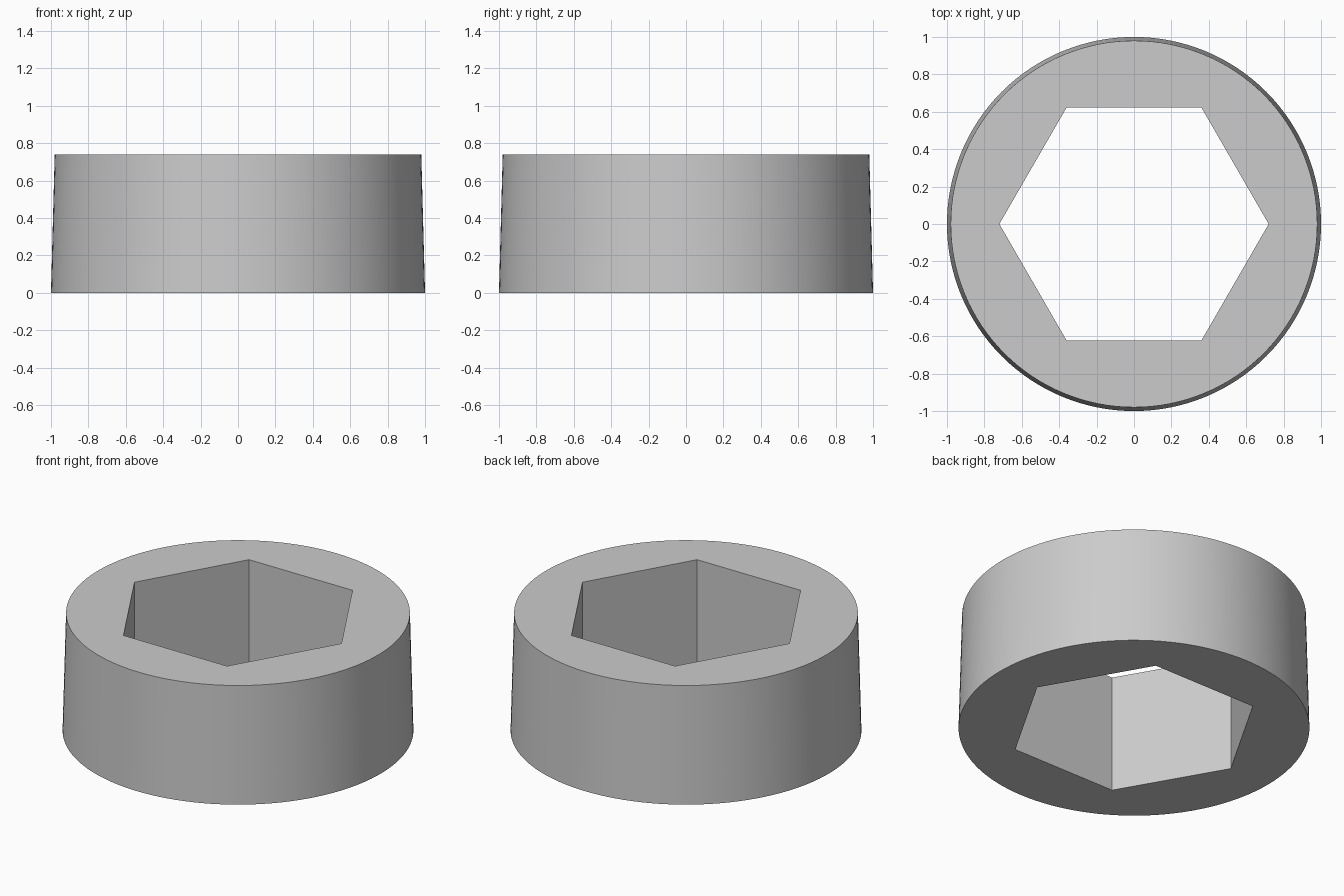
import bpy
import bmesh
from math import cos, sin, tau, radians

if "Cube" in bpy.data.objects:
    bpy.data.objects.remove(bpy.data.objects["Cube"], do_unlink=True)

HEIGHT = 0.74
BASE_RADIUS = 1.0
TOP_RADIUS = 0.98
HEX_RADIUS = 0.72
SEGMENTS = 128

# Plain grey material
grey = bpy.data.materials.new("grey")
grey.use_nodes = True
colour = (0.6, 0.6, 0.6, 1)
grey.diffuse_color = colour
grey.node_tree.nodes["Principled BSDF"].inputs["Base Color"].default_value = colour

bm = bmesh.new()


def ring(radius, z, count):
    """Closed loop of vertices and its edges."""
    verts = [bm.verts.new((radius * cos(tau * i / count), radius * sin(tau * i / count), z))
             for i in range(count)]
    edges = [bm.edges.new((verts[i - 1], verts[i])) for i in range(count)]
    return verts, edges


def wall(lower, upper):
    """Band of quads between two loops of equal count."""
    for i in range(len(lower)):
        bm.faces.new((lower[i - 1], lower[i], upper[i], upper[i - 1]))


# Tapered round outside and straight hexagonal bore
outer_low, outer_low_edges = ring(BASE_RADIUS, 0, SEGMENTS)
outer_top, outer_top_edges = ring(TOP_RADIUS, HEIGHT, SEGMENTS)
hex_low, hex_low_edges = ring(HEX_RADIUS, 0, 6)
hex_top, hex_top_edges = ring(HEX_RADIUS, HEIGHT, 6)

# Flat end faces around the bore, then the walls
for edges in (outer_low_edges + hex_low_edges, outer_top_edges + hex_top_edges):
    bmesh.ops.triangle_fill(bm, edges=edges, use_beauty=True)
wall(outer_low, outer_top)
wall(hex_low, hex_top)
bmesh.ops.recalc_face_normals(bm, faces=bm.faces[:])

mesh = bpy.data.meshes.new("hex_bore_collar")
bm.to_mesh(mesh)
bm.free()
mesh.materials.append(grey)
collar = bpy.data.objects.new("hex_bore_collar", mesh)
bpy.context.collection.objects.link(collar)

# Smooth outside, crisp rims and bore corners
bpy.ops.object.select_all(action="DESELECT")
collar.select_set(True)
bpy.context.view_layer.objects.active = collar
bpy.ops.object.shade_smooth_by_angle(angle=radians(30))
